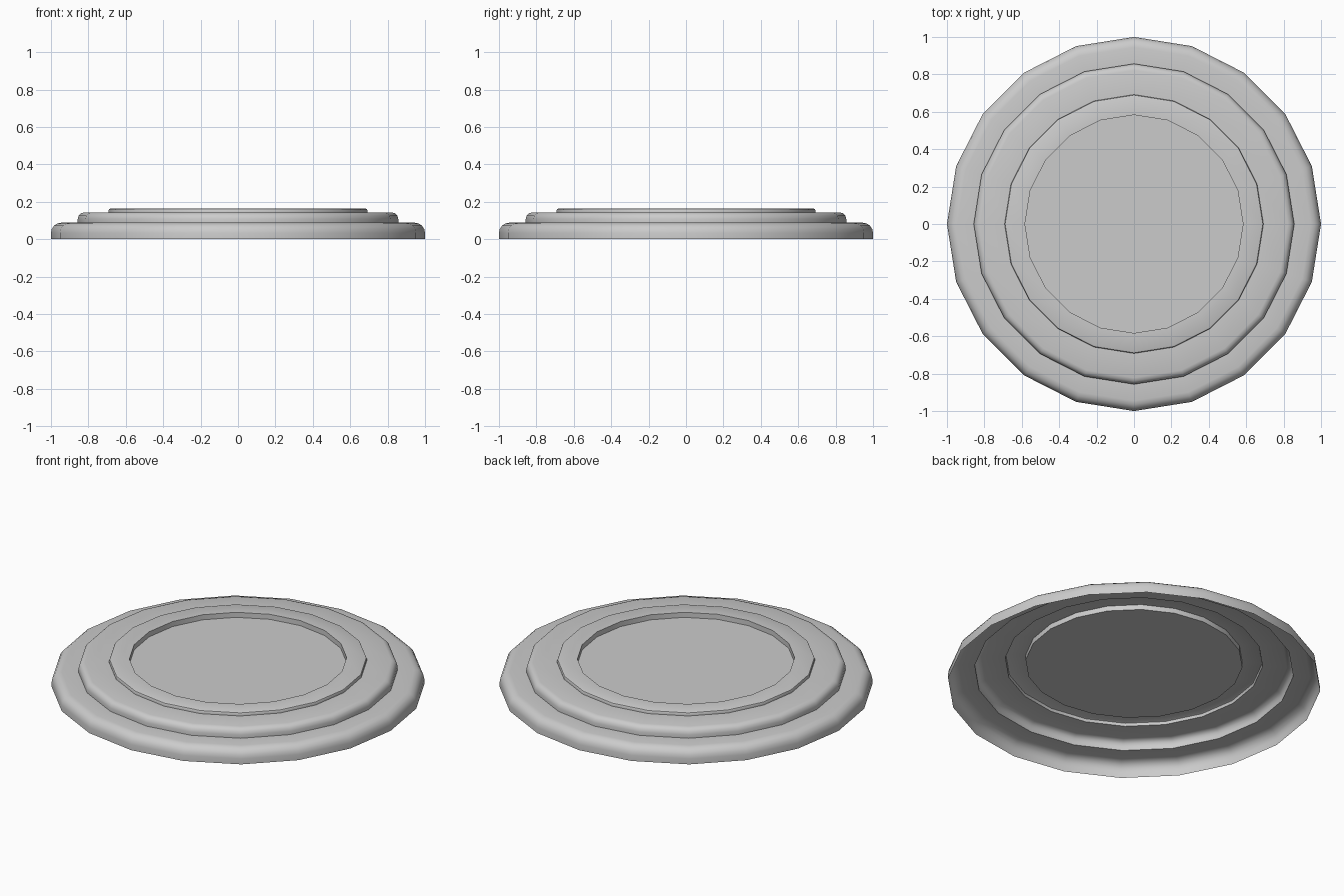
import bpy, bmesh
from math import sin, cos, pi, radians

if "Cube" in bpy.data.objects:
    bpy.data.objects.remove(bpy.data.objects["Cube"])

SIDES = 20


def rounded_step(r, z0, z1, fillet, n):
    """Profile of one step: upright wall, then a rounded top edge."""
    pts = [(r, z0)]
    for i in range(n + 1):
        a = (pi / 2) * i / n
        pts.append((r - fillet + fillet * cos(a), z1 - fillet + fillet * sin(a)))
    return pts


# Stepped profile from the outer foot to the edge of the sunken centre
profile = rounded_step(1.0, 0.0, 0.088, 0.055, 4)
profile += rounded_step(0.857, 0.088, 0.143, 0.035, 3)
profile += rounded_step(0.692, 0.143, 0.163, 0.01, 2)
profile += [(0.583, 0.163), (0.583, 0.133)]

# Open-bottomed turned shell
bm = bmesh.new()
rings = []
for r, z in profile:
    rings.append([bm.verts.new((r * cos(2 * pi * k / SIDES), r * sin(2 * pi * k / SIDES), z))
                  for k in range(SIDES)])
for lower, upper in zip(rings, rings[1:]):
    for k in range(SIDES):
        j = (k + 1) % SIDES
        bm.faces.new((lower[k], lower[j], upper[j], upper[k]))

# Sunken centre floor
bm.faces.new(rings[-1])

mesh = bpy.data.meshes.new("stepped_disc")
bm.to_mesh(mesh)
bm.free()
disc = bpy.data.objects.new("stepped_disc", mesh)
bpy.context.collection.objects.link(disc)

# Smooth rounded edges, crisp steps
bpy.context.view_layer.objects.active = disc
disc.select_set(True)
bpy.ops.object.shade_smooth_by_angle(angle=radians(40))
